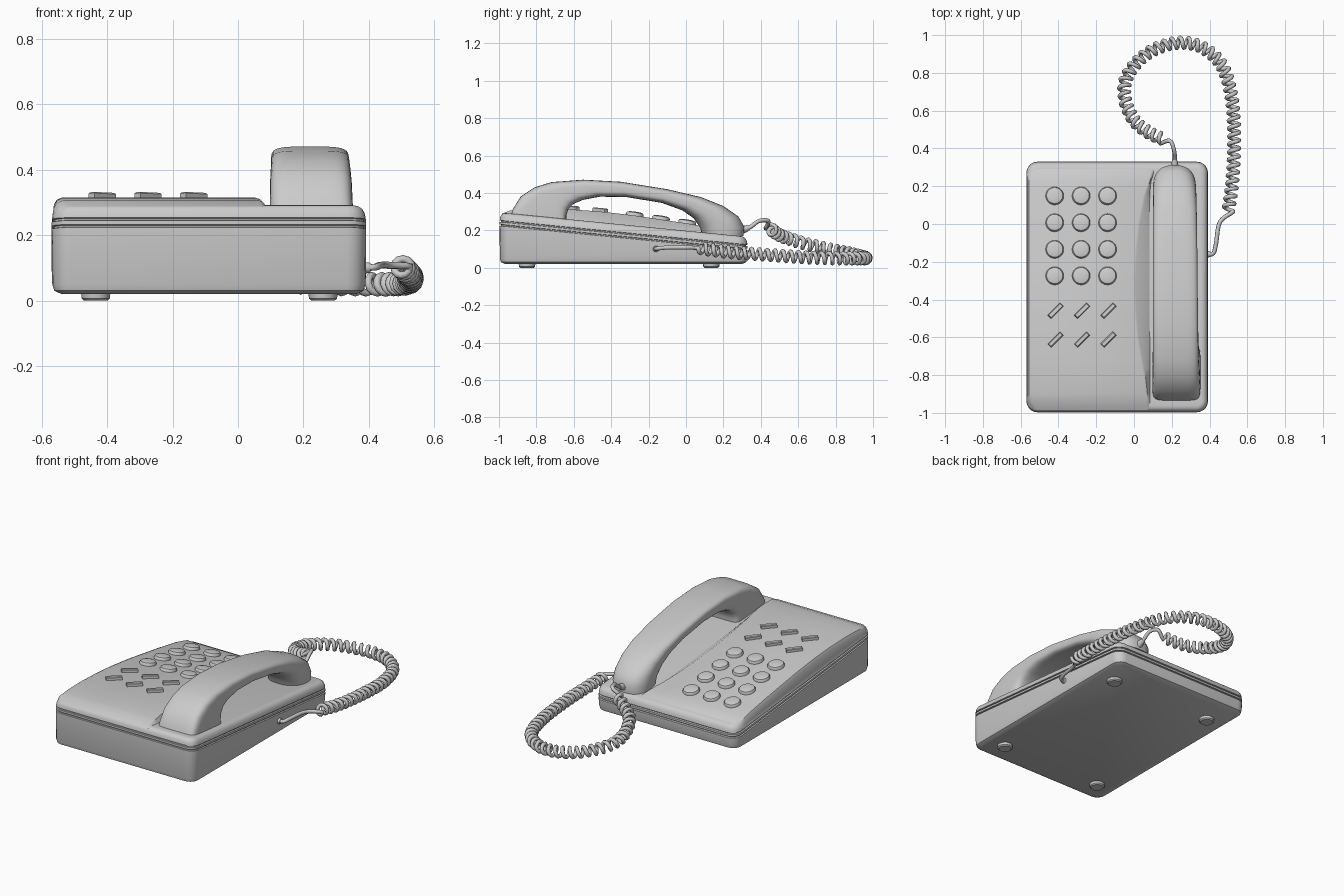
import bpy, bmesh, math
from mathutils import Vector, Matrix

if "Cube" in bpy.data.objects:
    bpy.data.objects.remove(bpy.data.objects["Cube"])


def make(name, verts, faces, angle=35):
    me = bpy.data.meshes.new(name)
    me.from_pydata([tuple(v) for v in verts], [], faces)
    bm = bmesh.new()
    bm.from_mesh(me)
    bmesh.ops.recalc_face_normals(bm, faces=bm.faces)
    bm.to_mesh(me)
    bm.free()
    ob = bpy.data.objects.new(name, me)
    bpy.context.collection.objects.link(ob)
    bpy.ops.object.select_all(action='DESELECT')
    ob.select_set(True)
    bpy.context.view_layer.objects.active = ob
    bpy.ops.object.shade_smooth_by_angle(angle=math.radians(angle))
    return ob


def loft(name, rings, closed=True, angle=35):
    n = len(rings[0])
    verts = [v for r in rings for v in r]
    faces = []
    for i in range(len(rings) - 1):
        for j in range(n if closed else n - 1):
            k = (j + 1) % n
            faces.append((i*n + j, i*n + k, (i+1)*n + k, (i+1)*n + j))
    if closed:
        faces += [tuple(range(n)), tuple(range(len(verts) - n, len(verts)))]
    return make(name, verts, faces, angle)


def interp(pts, t):
    for (a, za), (b, zb) in zip(pts, pts[1:]):
        if t <= b:
            return za + (zb - za) * max(0, (t - a) / (b - a))
    return pts[-1][1]


X0, X1, Y0, Y1, R = -0.57, 0.392, -0.997, 0.33, 0.06


def seam(y):
    return 0.23 - 0.098 * (y + 1)


def outline(inset, zf):
    r = max(R - inset, 0.02)
    ring = []
    for cx, cy, a0 in ((X1, Y1, 0), (X0, Y1, 90), (X0, Y0, 180), (X1, Y0, 270)):
        sx, sy = (1 if cx == X1 else -1), (1 if cy == Y1 else -1)
        for i in range(6):
            a = math.radians(a0 + i * 18)
            x = cx - sx * (inset + r) + r * math.cos(a)
            y = cy - sy * (inset + r) + r * math.sin(a)
            ring.append((x, y, zf(y)))
    return ring


# Wedge body with two seam grooves and a soft top edge
rings = [outline(0.03, lambda y: 0.02), outline(0.008, lambda y: 0.03), outline(0.002, lambda y: 0.05)]
for inset, dz in ((0, -0.006), (0.008, -0.004), (0.008, 0.001), (0, 0.003), (0, 0.015), (0.008, 0.017),
                  (0.008, 0.022), (0.001, 0.024), (0.004, 0.042), (0.012, 0.056), (0.022, 0.063), (0.036, 0.066)):
    rings.append(outline(inset, lambda y, d=dz: seam(y) + d))
loft("body", rings)

# Raised keypad panel with a curved right edge
PANEL = [(-0.985, 0.288), (-0.94, 0.306), (-0.85, 0.314), (-0.75, 0.316), (-0.6, 0.311), (-0.45, 0.300),
         (-0.28, 0.280), (0, 0.238), (0.2, 0.203), (0.28, 0.180), (0.315, 0.155)]
EDGE = [(-0.985, 0.08), (-0.8, 0.06), (-0.6, 0.025), (-0.45, 0.012), (-0.3, 0.008), (-0.15, 0.015),
        (0.0, 0.03), (0.15, 0.06), (0.31, 0.11)]
rows = []
N = 30
for i in range(N + 1):
    y = -0.985 + 1.3 * i / N
    d = min(R, y - Y0, Y1 - y)
    xl = X0 + R - math.sqrt(R*R - (R - d)**2) + 0.003
    z, xr = interp(PANEL, y), interp(EDGE, y)
    deck = seam(y) + 0.06
    low = min(z, seam(y) + 0.04)
    rows.append([(xl, y, low), (xl + 0.004, y, max(low, z - 0.022)), (xl + 0.012, y, max(low, z - 0.008)),
                 (xl + 0.03, y, z), (xr - 0.01, y, z), (xr, y, z - 0.003),
                 (max(0.09, xr + 0.01), y, min(z - 0.004, deck))])
loft("keypad_panel", rows, closed=False)


def on_panel(x, y):
    slope = (interp(PANEL, y + 0.05) - interp(PANEL, y - 0.05)) / 0.1
    return Matrix.Translation((x, y, interp(PANEL, y))) @ Matrix.Rotation(math.atan(slope), 4, 'X')


def disc(name, profile, m, sides=20):
    loft(name, [[m @ Vector((r*math.cos(2*math.pi*i/sides), r*math.sin(2*math.pi*i/sides), z))
                 for i in range(sides)] for r, z in profile])


# Round number keys and slanted function keys
for x in (-0.42, -0.28, -0.14):
    for y in (0.148, 0.006, -0.135, -0.275):
        disc("number_key", [(0.048, -0.01), (0.048, 0.008), (0.043, 0.016), (0.028, 0.02), (0.01, 0.021)],
             on_panel(x, y))
    for y in (-0.46, -0.612):
        m = on_panel(x + 0.005, y) @ Matrix.Rotation(math.radians(45), 4, 'Z')
        loft("function_key", [[m @ Vector((sx*(0.046 - c), sy*(0.013 - c), z))
                               for sx, sy in ((1, 1), (-1, 1), (-1, -1), (1, -1))]
                              for c, z in ((0, -0.01), (0, 0.015), (0.004, 0.019))])

# Feet
for x in (-0.435, 0.26):
    for y in (-0.85, 0.135):
        disc("foot", [(0.036, 0), (0.043, 0.006), (0.045, 0.025)], Matrix.Translation((x, y, 0)), 16)

# Handset: outer and inner side-view points, half width, section squareness
HS = [(-.945, .25, -.64, .235, .127, 9), (-.928, .31, -.64, .28, .127, 7), (-.885, .38, -.628, .315, .125, 6),
      (-.81, .43, -.60, .342, .122, 5), (-.72, .458, -.55, .363, .120, 4.5), (-.55, .471, -.46, .38, .119, 4.2),
      (-.35, .46, -.32, .378, .118, 4), (-.1, .42, -.13, .347, .117, 3.6), (.08, .378, -.02, .307, .116, 3.2),
      (.2, .33, .04, .265, .115, 2.8), (.28, .275, .075, .215, .114, 2.5), (.312, .22, .085, .175, .113, 2.4),
      (.308, .17, .095, .15, .11, 2.4)]
rings = []
for k, (yo, zo, yi, zi, w, n) in enumerate(HS):
    ring = []
    for i in range(32):
        a = 2 * math.pi * (i + 0.5) / 32
        c, s = math.cos(a), math.sin(a)
        t = 0.5 + 0.5 * math.copysign(abs(s)**(2/n), s)
        ring.append((0.225 - 0.001*k + w * math.copysign(abs(c)**(2/n), c), yi + (yo-yi)*t, zi + (zo-zi)*t))
    rings.append(ring)
loft("handset", rings, angle=50)


# Coiled cord
def spline(pts, steps=20):
    p = [Vector(q) for q in pts]
    p = [2*p[0] - p[1]] + p + [2*p[-1] - p[-2]]
    out = []
    for a, b, c, d in zip(p, p[1:], p[2:], p[3:]):
        for i in range(steps):
            t = i / steps
            out.append(0.5 * (2*b + (c-a)*t + (2*a-5*b+4*c-d)*t*t + (3*b-a-3*c+d)*t**3))
    return out + [p[-2]]


def tube(name, pts, radius):
    cu = bpy.data.curves.new(name, 'CURVE')
    cu.dimensions = '3D'
    cu.bevel_depth = radius
    cu.bevel_resolution = 1
    cu.use_fill_caps = True
    sp = cu.splines.new('POLY')
    sp.points.add(len(pts) - 1)
    for q, v in zip(sp.points, pts):
        q.co = (*v, 1)
    bpy.context.collection.objects.link(bpy.data.objects.new(name, cu))


axis = spline([(.50, .07, .105), (.52, .22, .085), (.53, .42, .07), (.52, .65, .055), (.47, .83, .05),
               (.37, .93, .05), (.25, .96, .052), (.12, .93, .062), (.02, .86, .08), (-.045, .76, .1),
               (-.045, .65, .125), (0, .55, .155), (.07, .49, .18), (.15, .45, .21)])
lengths = [0]
for a, b in zip(axis, axis[1:]):
    lengths.append(lengths[-1] + (b - a).length)
turns = round(lengths[-1] / 0.042)
coil, seg = [], 0
for i in range(turns * 12 + 1):
    s = lengths[-1] * i / (turns * 12)
    while seg < len(axis) - 2 and lengths[seg + 1] < s:
        seg += 1
    f = (s - lengths[seg]) / (lengths[seg + 1] - lengths[seg])
    tan = (axis[seg + 1] - axis[seg]).normalized()
    side = tan.cross(Vector((0, 0, 1))).normalized()
    ang = 2 * math.pi * i / 12
    coil.append(axis[seg].lerp(axis[seg + 1], f) + 0.027 * (side*math.cos(ang) + tan.cross(side)*math.sin(ang)))
start = spline([(.385, -.16, .10), (.42, -.155, .102), (.435, -.10, .108), (.455, .01, .108), coil[0]], 5)
end = spline([coil[-1], (.19, .44, .25), (.212, .39, .25), (.216, .34, .215), (.215, .29, .20)], 5)
tube("coiled_cord", start[:-1] + coil + end[1:], 0.0115)

# Cord plugs
disc("handset_plug", [(0.022, 0), (0.018, 0.03), (0.012, 0.05)],
     Matrix.Translation((.215, .295, .20)) @ Matrix.Rotation(math.radians(-70), 4, 'X'), 12)
disc("body_plug", [(0.018, 0), (0.015, 0.02)],
     Matrix.Translation((.385, -.16, .10)) @ Matrix.Rotation(math.radians(90), 4, 'Y'), 12)
